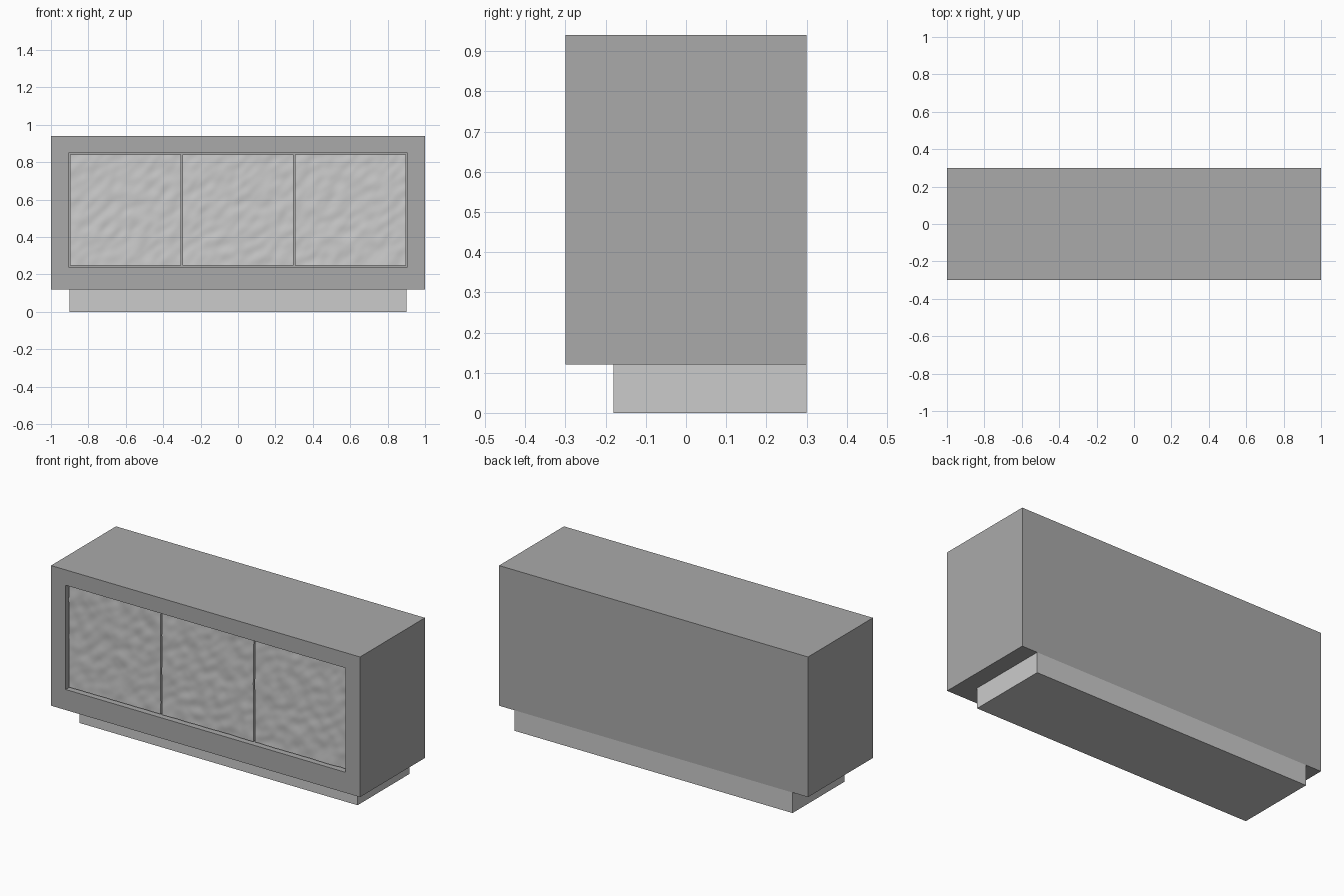
import bpy, bmesh
from mathutils import Vector, noise

if "Cube" in bpy.data.objects:
    bpy.data.objects.remove(bpy.data.objects["Cube"])


def make_object(name, bm, material=None):
    bmesh.ops.recalc_face_normals(bm, faces=bm.faces)
    mesh = bpy.data.meshes.new(name)
    bm.to_mesh(mesh)
    bm.free()
    obj = bpy.data.objects.new(name, mesh)
    bpy.context.collection.objects.link(obj)
    if material:
        mesh.materials.append(material)
    return obj


def box(x0, x1, y0, y1, z0, z1):
    bm = bmesh.new()
    bmesh.ops.create_cube(bm, size=1)
    for v in bm.verts:
        v.co = Vector((x1 if v.co.x > 0 else x0,
                       y1 if v.co.y > 0 else y0,
                       z1 if v.co.z > 0 else z0))
    return bm


dark = bpy.data.materials.new("dark_grey")
dark.diffuse_color = (0.4, 0.4, 0.4, 1)
dark.use_nodes = True
dark.node_tree.nodes["Principled BSDF"].inputs["Base Color"].default_value = dark.diffuse_color

# Cabinet body with a recessed opening in the front
bm = box(-1, 1, -0.3, 0.3, 0.12, 0.94)
front = min(bm.faces, key=lambda f: f.calc_center_median().y)
bmesh.ops.inset_region(bm, faces=[front], thickness=0.09)
for v in front.verts:
    v.co.x = 0.905 if v.co.x > 0 else -0.905
    v.co.z = 0.85 if v.co.z > 0.5 else 0.24
floor = bmesh.ops.extrude_discrete_faces(bm, faces=[front])["faces"][0]
for v in floor.verts:
    v.co.y += 0.045
make_object("cabinet_body", bm, dark)

# Plinth, set back at the front and sides
make_object("plinth", box(-0.9, 0.9, -0.18, 0.3, 0, 0.12))


# Door panels with a rippled, hand-worked front
def door(name, cx, size=0.593, cuts=64):
    bm = bmesh.new()
    bmesh.ops.create_grid(bm, x_segments=cuts, y_segments=cuts, size=size / 2)
    for v in bm.verts:
        v.co = Vector((cx + v.co.x, -0.28, 0.545 + v.co.y))
    rim = [e for e in bm.edges if e.is_boundary]
    surface = list(bm.verts)
    back = bmesh.ops.extrude_edge_only(bm, edges=rim)["geom"]
    for v in back:
        if isinstance(v, bmesh.types.BMVert):
            v.co.y = -0.255
    bmesh.ops.holes_fill(bm, edges=[e for e in bm.edges if e.is_boundary], sides=0)
    for v in surface:
        along = (v.co.x + v.co.z) * 0.707
        across = (v.co.x - v.co.z) * 0.707
        v.co.y += 0.004 * noise.noise(Vector((along * 14, across * 22, 3.7)))
    obj = make_object(name, bm)
    bpy.ops.object.select_all(action='DESELECT')
    obj.select_set(True)
    bpy.context.view_layer.objects.active = obj
    bpy.ops.object.shade_smooth_by_angle(angle=0.7)


for label, x in (("left", -0.602), ("middle", 0), ("right", 0.602)):
    door(label + "_door", x)
